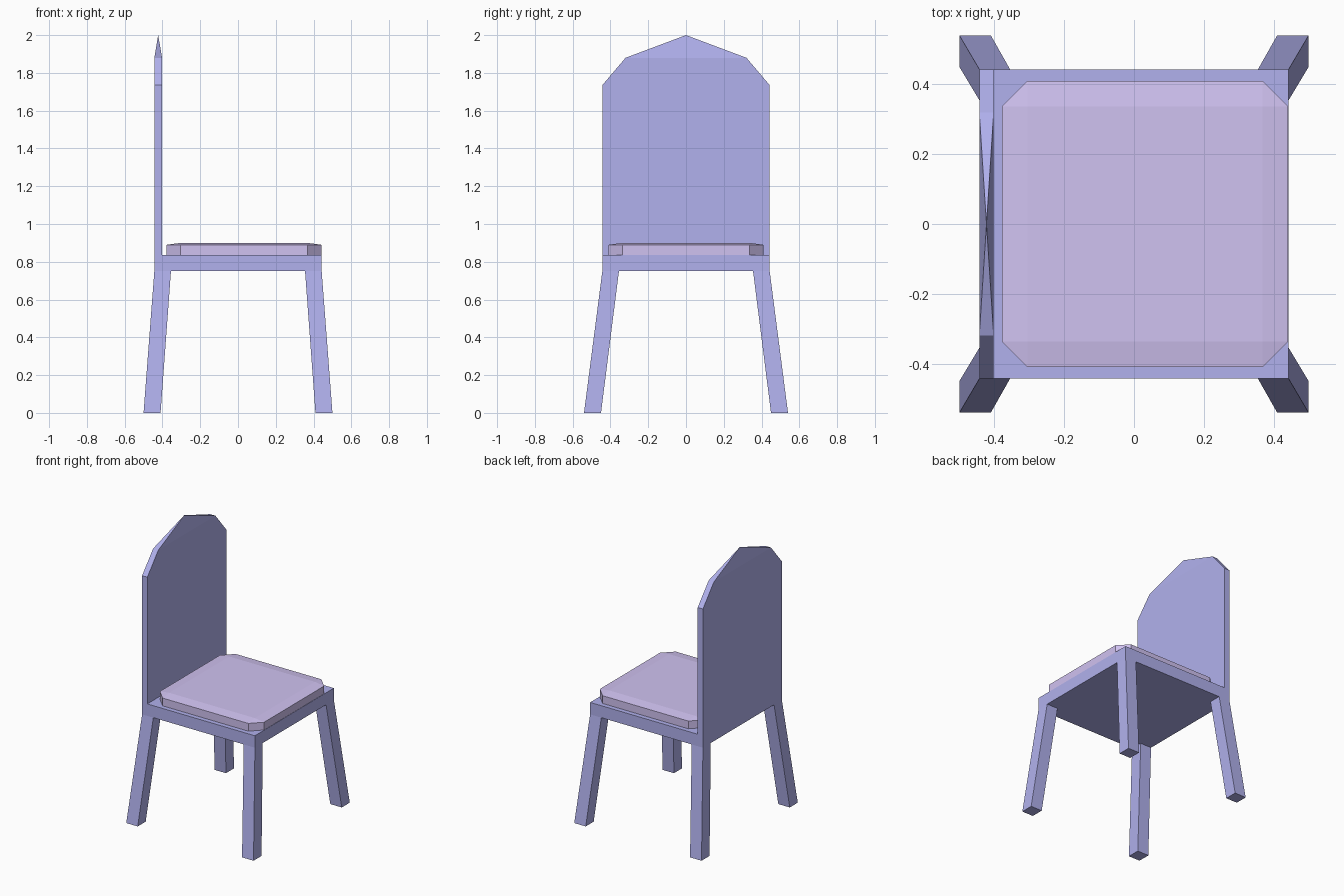
import bpy, bmesh

if "Cube" in bpy.data.objects:
    bpy.data.objects.remove(bpy.data.objects["Cube"])


def material(name, color):
    m = bpy.data.materials.new(name)
    m.diffuse_color = (*color, 1)
    m.use_nodes = True
    m.node_tree.nodes["Principled BSDF"].inputs["Base Color"].default_value = m.diffuse_color
    return m


BLUE = material("blue_paint", (0.44, 0.44, 0.85))
LILAC = material("lilac_fabric", (0.63, 0.54, 0.88))


def loft(name, rings, mat):
    """Bridge successive rings of points and cap both ends."""
    bm = bmesh.new()
    loops = [[bm.verts.new(p) for p in ring] for ring in rings]
    n = len(loops[0])
    for a, b in zip(loops, loops[1:]):
        for i in range(n):
            j = (i + 1) % n
            bm.faces.new((a[i], a[j], b[j], b[i]))
    bm.faces.new(loops[0][::-1])
    bm.faces.new(loops[-1])
    bmesh.ops.remove_doubles(bm, verts=bm.verts, dist=1e-5)
    bmesh.ops.recalc_face_normals(bm, faces=bm.faces)
    me = bpy.data.meshes.new(name)
    bm.to_mesh(me)
    bm.free()
    me.materials.append(mat)
    ob = bpy.data.objects.new(name, me)
    bpy.context.collection.objects.link(ob)
    return ob


def rect(x0, x1, y0, y1, z):
    return [(x0, y0, z), (x1, y0, z), (x1, y1, z), (x0, y1, z)]


W = 0.443            # half width of the frame
FRAME_Z, SEAT_Z = 0.75, 0.835

# Seat frame
loft("seat_frame", [rect(-W, W, -W, W, FRAME_Z), rect(-W, W, -W, W, SEAT_Z)], BLUE)

# Splayed legs
for sx, xn in ((-1, "left"), (1, "right")):
    for sy, yn in ((-1, "front"), (1, "back")):
        foot = rect(sx * 0.41, sx * 0.50, sy * 0.45, sy * 0.54, 0)
        top = rect(sx * 0.355, sx * W, sy * 0.355, sy * W, FRAME_Z)
        loft(f"{yn}_{xn}_leg", [foot, top], BLUE)

# Backrest: slab narrowing at the shoulders and meeting in a single point
X0, X1 = -W, -0.402
rings = [rect(X0, X1, -h, h, z) for h, z in ((W, SEAT_Z), (W, 1.735), (0.32, 1.88))]
bm_back = loft("backrest", rings, BLUE)
bm = bmesh.new()
bm.from_mesh(bm_back.data)
cap = max(bm.faces, key=lambda f: f.calc_center_median().z)
bmesh.ops.poke(bm, faces=[cap])
max(bm.verts, key=lambda v: (abs(v.co.y) < 0.01)).co = ((X0 + X1) / 2, 0, 2.0)
bm.to_mesh(bm_back.data)
bm.free()

# Cushion: octagonal pad with a slightly raised flat centre
CX0, CX1, CY, CUT = -0.378, 0.441, 0.41, 0.073


def octagon(z):
    a, b, c = CX0 + CUT, CX1 - CUT, CY - CUT
    return [(a, -CY, z), (b, -CY, z), (CX1, -c, z), (CX1, c, z),
            (b, CY, z), (a, CY, z), (CX0, c, z), (CX0, -c, z)]


a, b, c = CX0 + CUT, CX1 - CUT, CY - CUT
p = rect(a, b, -c, c, 0.90)
centre = [p[0], p[1], p[1], p[2], p[2], p[3], p[3], p[0]]


def cushion():
    bm = bmesh.new()
    low, high = ([bm.verts.new(q) for q in octagon(z)] for z in (SEAT_Z, 0.89))
    inner = [bm.verts.new(q) for q in p]
    ring = [inner[i] for i in (0, 1, 1, 2, 2, 3, 3, 0)]
    for i in range(8):
        j = (i + 1) % 8
        bm.faces.new((low[i], low[j], high[j], high[i]))
        top = [high[i], high[j], ring[j]]
        bm.faces.new(top if ring[i] is ring[j] else top + [ring[i]])
    bm.faces.new(inner)
    bm.faces.new(low[::-1])
    bmesh.ops.recalc_face_normals(bm, faces=bm.faces)
    me = bpy.data.meshes.new("cushion")
    bm.to_mesh(me)
    bm.free()
    me.materials.append(LILAC)
    bpy.context.collection.objects.link(bpy.data.objects.new("cushion", me))


cushion()
